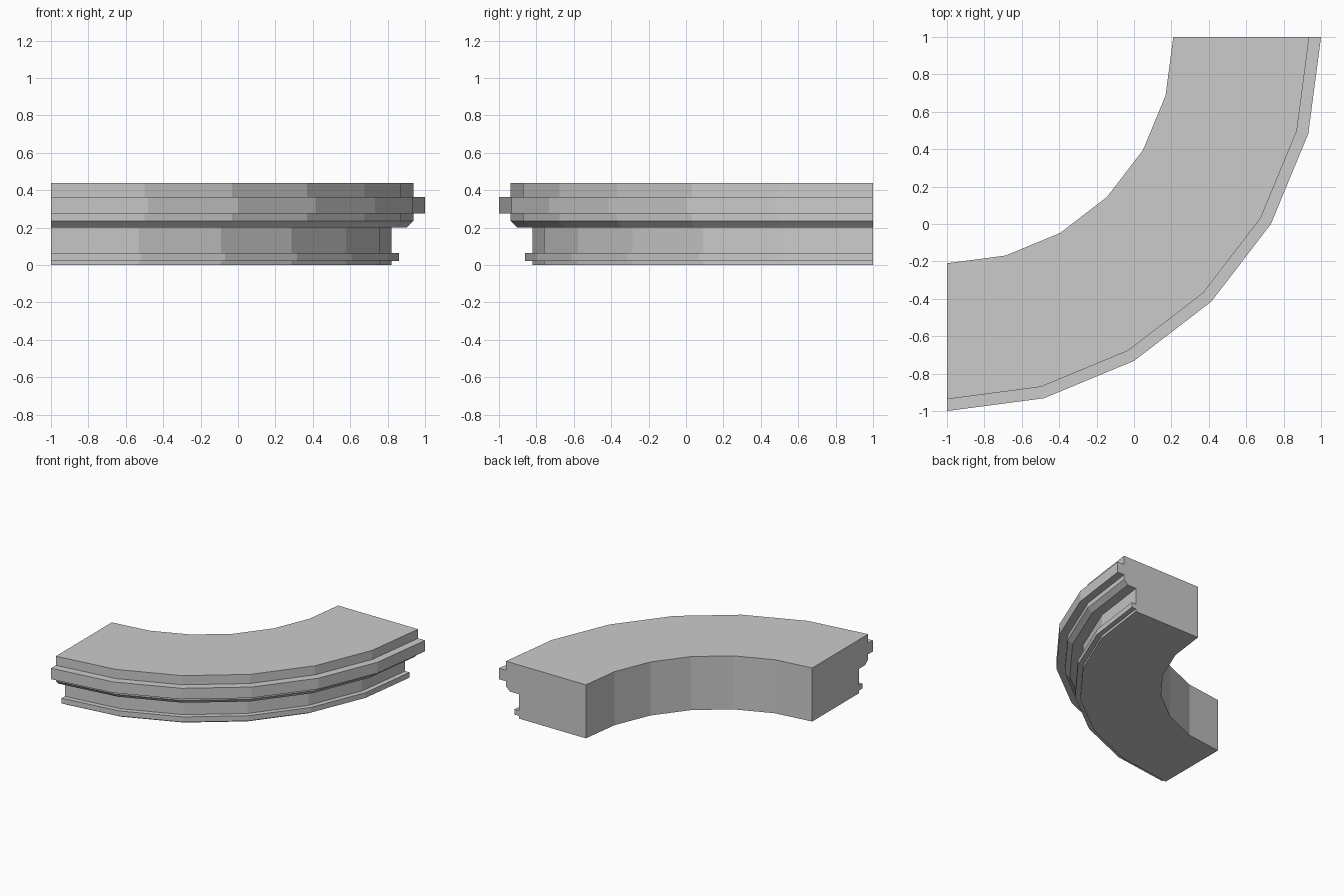
import bpy, bmesh
from math import sin, cos, radians

cube = bpy.data.objects.get("Cube")
if cube:
    bpy.data.objects.remove(cube, do_unlink=True)

# Single stone colour
stone = bpy.data.materials.new("grey_stone")
stone.use_nodes = True
GREY = (0.6, 0.6, 0.6, 1)
stone.diffuse_color = GREY
stone.node_tree.nodes["Principled BSDF"].inputs["Base Color"].default_value = GREY

# Moulding cross-section as (radius, height)
PROFILE = [(1.21, 0), (1.82, 0), (1.82, 0.022), (1.86, 0.022), (1.86, 0.065),
           (1.82, 0.065), (1.82, 0.2), (1.9, 0.2), (1.937, 0.235), (1.937, 0.275),
           (2, 0.275), (2, 0.365), (1.937, 0.365), (1.937, 0.44), (1.21, 0.44)]
SEGMENTS = 6


def sweep_quarter(name, profile, segments):
    """Sweep the profile through a quarter turn about the back right corner."""
    bm = bmesh.new()
    rings = []
    for i in range(segments + 1):
        a = radians(-90 + 90 * i / segments)
        rings.append([bm.verts.new((r * cos(a) - 1, r * sin(a) + 1, z)) for r, z in profile])
    n = len(profile)
    for a, b in zip(rings, rings[1:]):
        for j in range(n):
            k = (j + 1) % n
            bm.faces.new((a[j], a[k], b[k], b[j]))
    # End caps
    bm.faces.new(rings[0])
    bm.faces.new(rings[-1])
    bmesh.ops.recalc_face_normals(bm, faces=bm.faces)
    mesh = bpy.data.meshes.new(name)
    bm.to_mesh(mesh)
    bm.free()
    mesh.materials.append(stone)
    obj = bpy.data.objects.new(name, mesh)
    bpy.context.collection.objects.link(obj)
    return obj


sweep_quarter("curved_cornice", PROFILE, SEGMENTS)
